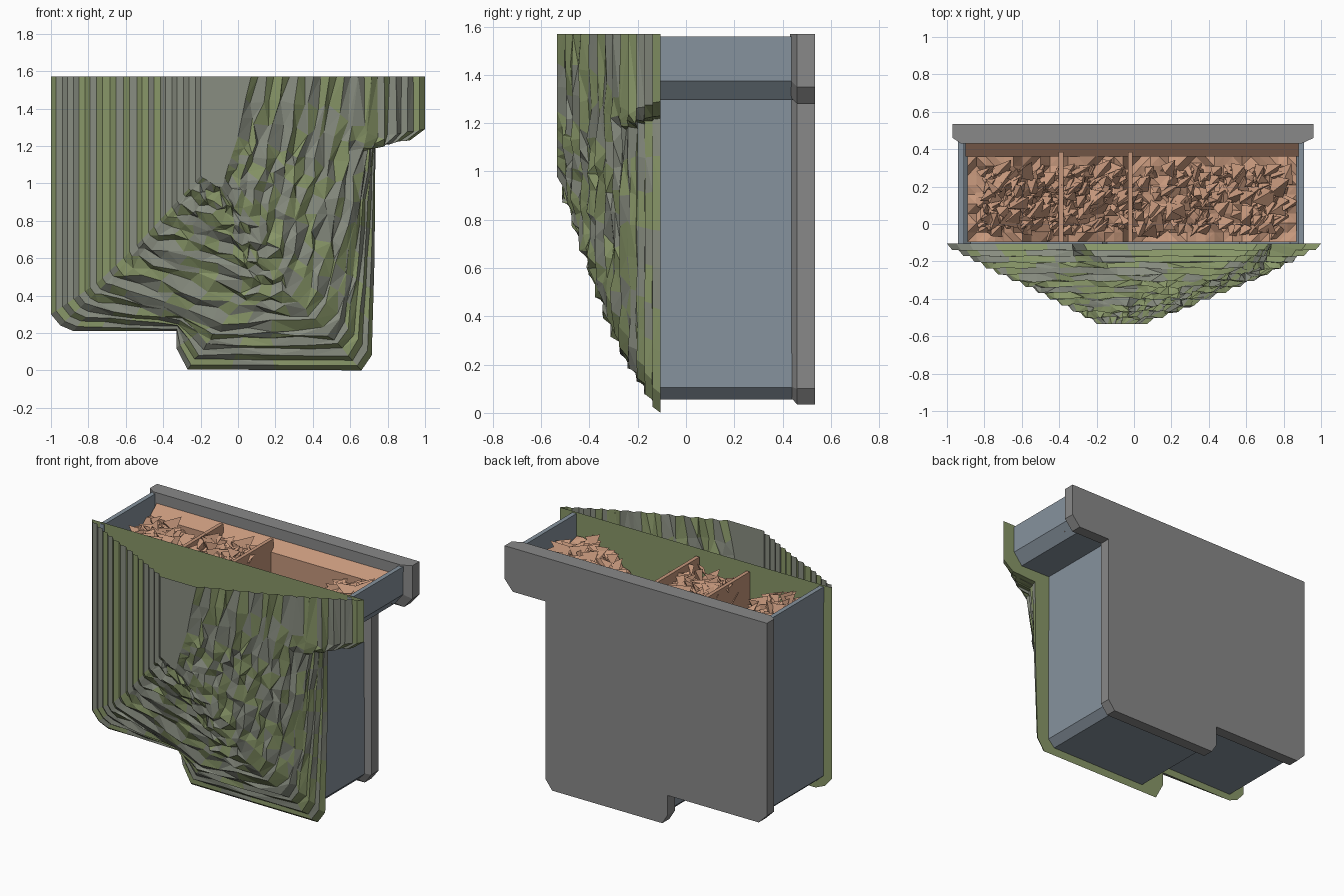
import bpy, bmesh, random
from mathutils import Vector

if "Cube" in bpy.data.objects:
    bpy.data.objects.remove(bpy.data.objects["Cube"])

random.seed(4)
TOP = 1.57


def material(name, rgb):
    m = bpy.data.materials.new(name)
    m.diffuse_color = (*rgb, 1)
    m.use_nodes = True
    m.node_tree.nodes["Principled BSDF"].inputs["Base Color"].default_value = m.diffuse_color
    return m


moss = material("moss", (0.25, 0.31, 0.14))
stone = material("stone", (0.25, 0.27, 0.22))
slate = material("slate", (0.24, 0.29, 0.34))
grey = material("grey", (0.25, 0.25, 0.25))
clay = material("clay", (0.56, 0.31, 0.20))


def finish(name, bm, mats=(), normals=True):
    if normals:
        bmesh.ops.recalc_face_normals(bm, faces=bm.faces)
    me = bpy.data.meshes.new(name)
    bm.to_mesh(me)
    bm.free()
    for m in mats:
        me.materials.append(m)
    ob = bpy.data.objects.new(name, me)
    bpy.context.collection.objects.link(ob)
    return ob


def ring(bm, pts, y):
    return [bm.verts.new((x, y, z)) for x, z in pts]


def bridge(bm, a, b, closed=False):
    n = len(a)
    return [bm.faces.new((a[i], a[(i + 1) % n], b[(i + 1) % n], b[i]))
            for i in range(n if closed else n - 1)]


# Stepped front: contours from the outer edge (t=0) to the innermost ledge (t=1)
KEYS = [
    (0.0, [(-1, TOP), (-1, .3), (-.95, .24), (-.88, .21), (-.33, .21), (-.33, .12),
           (-.27, .005), (.66, 0), (.715, .08), (.73, .6), (.735, 1.22), (.92, 1.23),
           (1, 1.29), (1, TOP)]),
    (.33, [(-.75, TOP), (-.75, .47), (-.73, .44), (-.7, .43), (-.3, .3), (-.15, .25),
           (-.1, .23), (.45, .23), (.51, .32), (.58, .65), (.69, 1.18), (.71, 1.2),
           (.735, 1.24), (.74, TOP)]),
    (.55, [(-.55, TOP), (-.55, .66), (-.54, .64), (-.5, .62), (-.1, .5), (.03, .46),
           (.08, .44), (.27, .44), (.33, .52), (.37, .75), (.46, 1.1), (.49, 1.25),
           (.52, 1.4), (.54, TOP)]),
    (1.0, [(-.2, TOP), (-.2, 1.04), (-.19, 1.03), (-.17, 1.02), (-.14, 1.0), (-.12, .985),
           (-.1, .98), (-.09, .98), (-.08, .99), (-.05, 1.1), (0, 1.25), (.02, 1.35),
           (.04, 1.45), (.07, TOP)]),
]
SEGS = [1, 1, 1, 4, 1, 1, 4, 1, 3, 4, 1, 1, 1]


def contour(t):
    for (t0, a), (t1, b) in zip(KEYS, KEYS[1:]):
        if t <= t1 + 1e-6:
            f = (t - t0) / (t1 - t0)
            break
    base = [Vector(p).lerp(Vector(q), f) for p, q in zip(a, b)]
    pts = [base[s].lerp(base[s + 1], k / n) for s, n in enumerate(SEGS) for k in range(n)]
    return pts + [base[-1]]


def roughen(verts, amount):
    # the straight left side and the top edge stay clean
    for v in verts[3:-1]:
        v.co += Vector([random.uniform(-1, 1) * amount * k for k in (1, .5, 1)])


LAYERS = 13
STEP = (.535 - .105) / LAYERS
bm = bmesh.new()
back = ring(bm, contour(0), -.105)
lower = back
for i in range(LAYERS):
    t = i / (LAYERS - .55)
    amount = .024 * min(1, i / 5)
    y = -.105 - i * STEP
    if i:
        start = ring(bm, contour(t), y)
        roughen(start, amount)
        for f in bridge(bm, lower, start):
            f.material_index = int(random.random() < .7)
        lower = start
    # sloped riser up to the next ledge
    upper = ring(bm, contour(min(1, t + .45 / (LAYERS - .55))), y - STEP)
    if i < LAYERS - 1:
        roughen(upper, amount)
    mossy = random.uniform(.1, .7)
    for f in bridge(bm, lower, upper):
        f.material_index = int(random.random() < mossy)
    lower = upper
bm.faces.new(lower).material_index = 1
bm.faces.new(back)
bm.normal_update()
bmesh.ops.triangulate(bm, faces=bm.faces[:], ngon_method='EAR_CLIP')
finish("stepped_front", bm, (moss, stone))

# Box walls: open-topped strip following the body outline
BODY = [(-.925, TOP - .01), (-.925, .31), (-.88, .27), (-.18, .27), (-.18, .1), (-.15, .07),
        (.57, .07), (.61, .11), (.61, 1.31), (.84, 1.31), (.895, 1.38), (.895, TOP - .01)]
bm = bmesh.new()
bridge(bm, ring(bm, BODY, -.108), ring(bm, BODY, .45))
box = finish("box_walls", bm, (slate,))
sol = box.modifiers.new("thickness", 'SOLIDIFY')
sol.thickness = .03
sol.offset = 0

# Back plate with a tapered front flange
PLATE = [(-.97, TOP), (-.97, .29), (-.91, .23), (-.24, .23), (-.24, .1), (-.2, .035),
         (.61, .035), (.66, .1), (.66, 1.28), (.9, 1.28), (.96, 1.35), (.96, TOP)]
FLANGE = [(x, z if z < 1.5 else TOP) for x, z in BODY]
bm = bmesh.new()
rings = [ring(bm, FLANGE, .43), ring(bm, PLATE, .46), ring(bm, PLATE, .535)]
for a, b in zip(rings, rings[1:]):
    bridge(bm, a, b, True)
bm.faces.new(rings[0])
bm.faces.new(rings[-1])
finish("back_plate", bm, (grey,))

# Sloped inner lining along the back wall
bm = bmesh.new()
LINING = [(.45, TOP - .01), (.43, 1.5), (.36, 1.44), (.36, 1.1)]
for x0, x1, low in ((-.9, -.17, 1.1), (-.17, .61, 1.1), (.61, .88, 1.33)):
    a = [bm.verts.new((x0, y, max(z, low))) for y, z in LINING]
    b = [bm.verts.new((x1, y, max(z, low))) for y, z in LINING]
    bridge(bm, a, b)
finish("back_lining", bm, (clay,), False)

# Dividers between the compartments
for name, x in (("left_divider", -.39), ("middle_divider", -.02)):
    bm = bmesh.new()
    bmesh.ops.create_cube(bm, size=1)
    for v in bm.verts:
        v.co = Vector((x + v.co.x * .025, .145 + v.co.y * .48, 1.3 + v.co.z * .44))
    finish(name, bm, (clay,))

# Rubble: a rough bed and loose shards, piled unevenly
PILE = [(-.9, 1.5), (-.62, 1.46), (-.45, 1.24), (-.4, 1.24), (-.38, 1.49), (-.03, 1.49),
        (-.01, 1.22), (.38, 1.22), (.58, 1.45), (.9, 1.49)]


def pile_height(x):
    for (x0, z0), (x1, z1) in zip(PILE, PILE[1:]):
        if x <= x1:
            return z0 + (z1 - z0) * (x - x0) / (x1 - x0)
    return PILE[-1][1]


bm = bmesh.new()
NX, NY = 36, 9
rows = []
for j in range(NY + 1):
    row = []
    for i in range(NX + 1):
        x, y = -.89 + 1.76 * i / NX, -.095 + .455 * j / NY
        row.append(bm.verts.new((x, y, pile_height(x) - .07 + random.uniform(-.03, .03))))
    rows.append(row)
for a, b in zip(rows, rows[1:]):
    bridge(bm, a, b)
bmesh.ops.triangulate(bm, faces=bm.faces[:])
finish("rubble_bed", bm, (clay,), False)

bm = bmesh.new()
for _ in range(420):
    x, y = random.uniform(-.83, .82), random.uniform(-.04, .3)
    c = Vector((x, y, pile_height(x) - random.uniform(0, .1)))
    r = random.uniform(.03, .06)
    v = []
    for d in ((1, 1, 1), (-1, -1, 1), (-1, 1, -1), (1, -1, -1)):
        p = c + Vector([q * r * random.uniform(.1, 1.1) for q in d])
        p.z = min(p.z, TOP - .01)
        v.append(bm.verts.new(p))
    for f in ((0, 1, 2), (0, 3, 1), (0, 2, 3), (1, 3, 2)):
        bm.faces.new([v[k] for k in f])
finish("rubble_shards", bm, (clay,))
